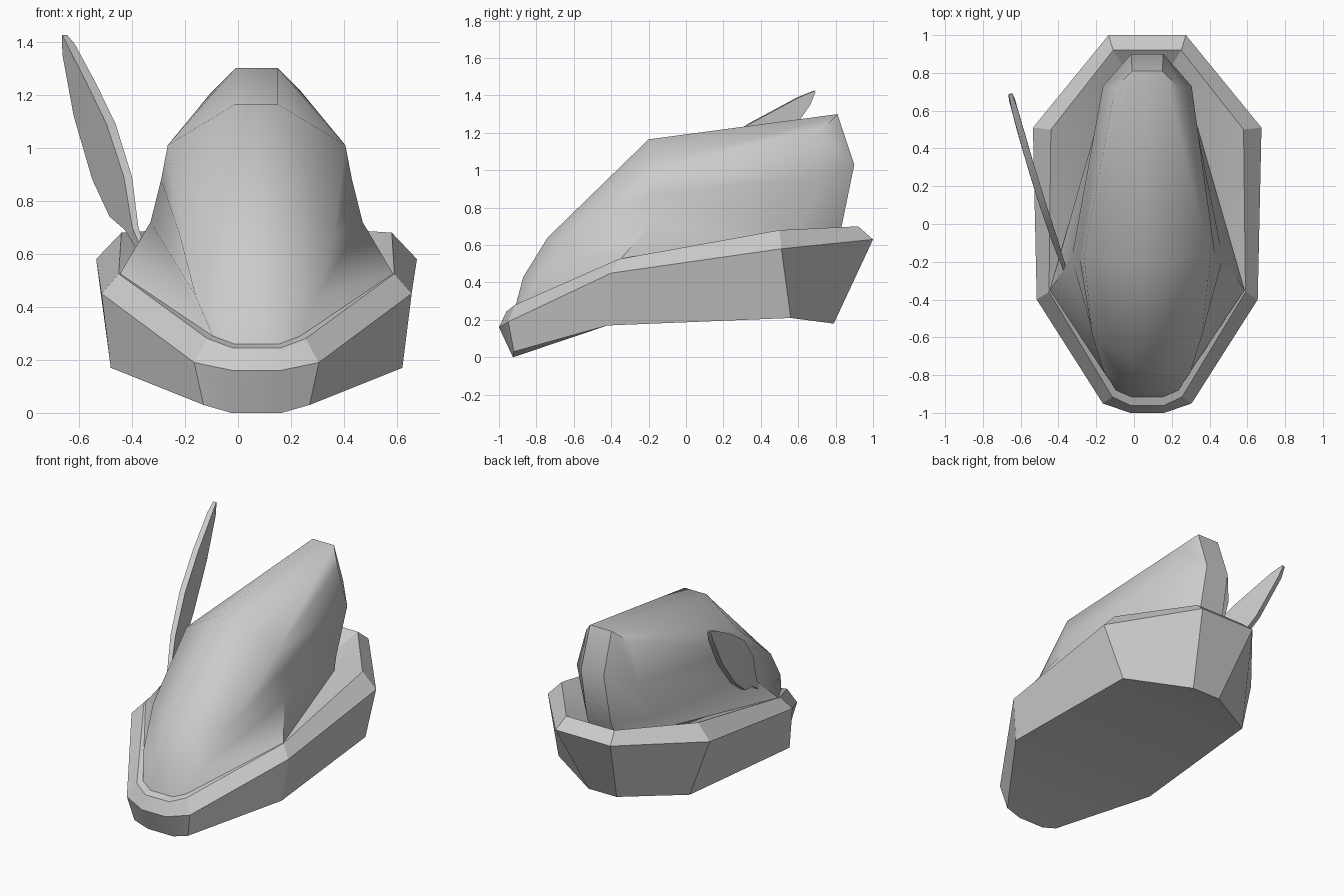
import bpy, bmesh, math
from mathutils import Vector

if "Cube" in bpy.data.objects:
    bpy.data.objects.remove(bpy.data.objects["Cube"])

CX = 0.07  # the hat's own mirror plane


def ring(half):
    """Half outline (half width, y, z) from back to front -> full closed ring."""
    right = [(CX + w, y, z) for w, y, z in half]
    left = [(CX - w, y, z) for w, y, z in reversed(half)]
    return right + left


def loft(bm, rings):
    rows = [[bm.verts.new(p) for p in r] for r in rings]
    n = len(rows[0])
    for a, b in zip(rows, rows[1:]):
        for i in range(n):
            j = (i + 1) % n
            bm.faces.new((a[i], a[j], b[j], b[i]))
    return rows


def finish(bm, name, angle):
    bmesh.ops.remove_doubles(bm, verts=bm.verts, dist=0.001)
    bmesh.ops.recalc_face_normals(bm, faces=bm.faces)
    mesh = bpy.data.meshes.new(name)
    bm.to_mesh(mesh)
    bm.free()
    ob = bpy.data.objects.new(name, mesh)
    bpy.context.collection.objects.link(ob)
    bpy.ops.object.select_all(action='DESELECT')
    ob.select_set(True)
    bpy.context.view_layer.objects.active = ob
    bpy.ops.object.shade_smooth_by_angle(angle=math.radians(angle))
    return ob


# Outlines: back, side back, side front, front corner, front
bottom = [(.105, .79, .18), (.49, .56, .21), (.55, -.42, .17), (.20, -.92, .03), (.095, -.925, 0)]
outer = [(.205, 1, .63), (.605, .51, .58), (.585, -.40, .45), (.235, -.95, .19), (.09, -1, .16)]
rim = [(.18, .92, .70), (.51, .50, .68), (.52, -.36, .525), (.185, -.915, .28), (.09, -.96, .245)]
base = [(.10, .79, .60), (.25, .57, .59), (.515, -.35, .525), (.165, -.88, .29), (.085, -.915, .26)]
low = [(.09, .83, .69), (.245, .60, .68), (.40, -.18, .72), (.23, -.78, .44), (.09, -.87, .43)]
mid = [(.085, .90, 1.03), (.235, .73, .96), (.36, -.17, .88), (.29, -.59, .67), (.08, -.74, .64)]
top = [(.08, .81, 1.30), (.17, .72, 1.21), (.335, -.17, 1.01), (.335, -.17, 1.01), (.08, -.20, 1.165)]

# Turned-up brim; underside bends across the front part
bm = bmesh.new()
b = loft(bm, [ring(r) for r in (bottom, outer, rim, base)])[0]
bm.faces.new((b[2], b[3], b[4], b[5], b[6], b[7]))
bm.faces.new((b[2], b[7], b[8], b[1]))
bm.faces.new((b[1], b[8], b[9], b[0]))
finish(bm, "hat_brim", 20)

# Tall pointed crown
bm = bmesh.new()
t = loft(bm, [ring(r) for r in (base, low, mid, top)])[-1]
bm.faces.new((t[0], t[1], t[2], t[4]))
bm.faces.new((t[9], t[8], t[7], t[5]))
bm.faces.new((t[0], t[4], t[5], t[9]))
finish(bm, "hat_crown", 50)

# Feather: thin bowed leaf; (y, z, half thickness) along upper and lower edges
lower = [(-.27, .585, .008), (-.10, .69, .012), (.06, .74, .016), (.26, .88, .018),
         (.50, 1.12, .018), (.66, 1.35, .016), (.69, 1.42, .010)]
upper = [(-.29, .595, .008), (-.18, .70, .012), (-.10, .89, .016), (.09, 1.09, .018),
         (.34, 1.25, .018), (.60, 1.39, .016), (.685, 1.425, .010)]
outline = lower + upper[::-1]
side = Vector((.96, .30, 0))
bm = bmesh.new()
sides = []
for s in (-1, 1):
    sides.append([])
    for y, z, h in outline:
        bow = -.012 * math.sin(math.pi * (y + .29) / .98)
        sides[-1].append(Vector((-.355 - .3125 * (y + .27) + bow, y, z)) + side * h * s)
rows = loft(bm, sides)
for r in rows:
    for i in range(6):
        bm.faces.new((r[i], r[i + 1], r[12 - i], r[13 - i]))
finish(bm, "feather", 35)
